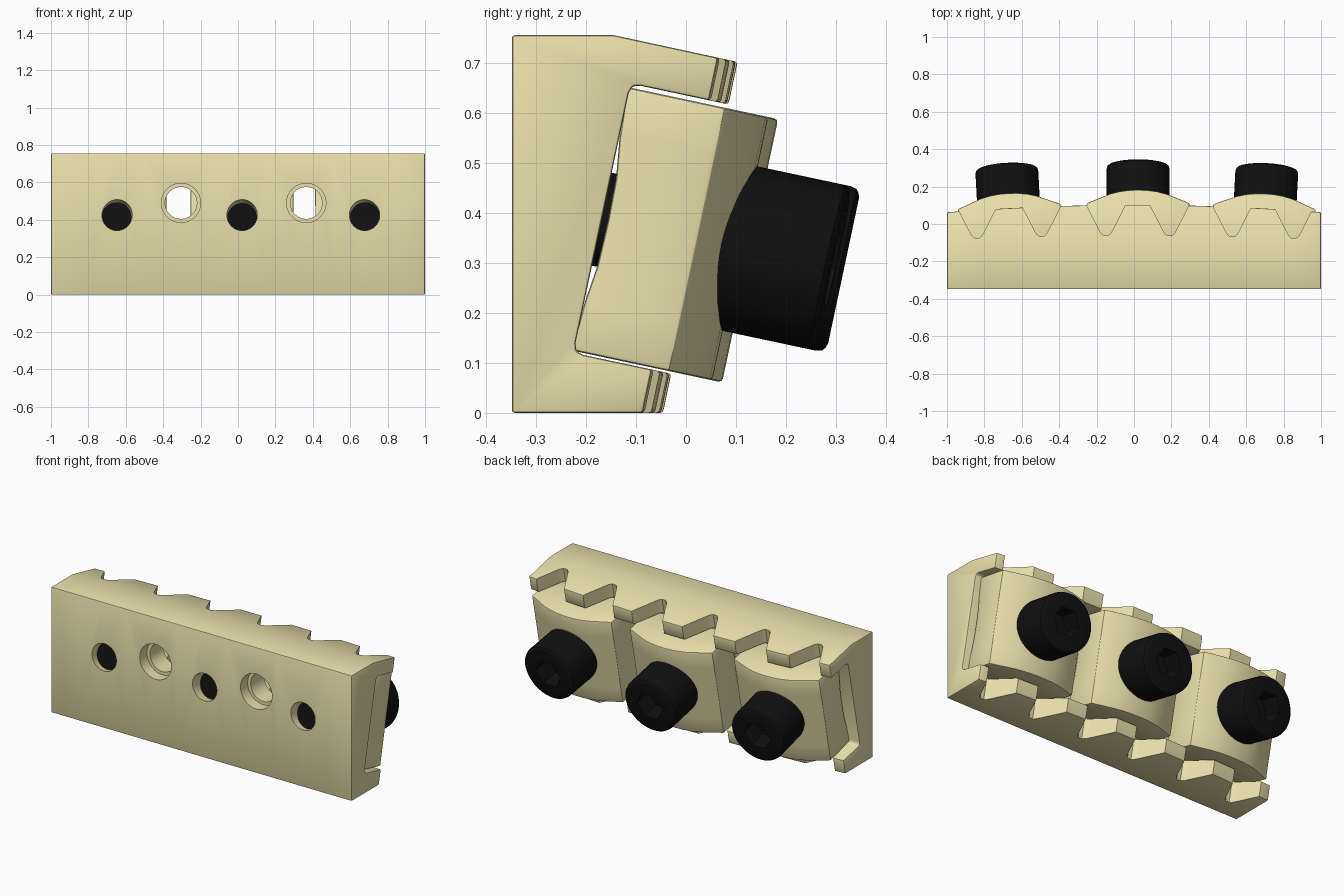
import bpy, bmesh, math
from mathutils import Matrix, Vector

if "Cube" in bpy.data.objects:
    bpy.data.objects.remove(bpy.data.objects["Cube"])

T = Matrix.Translation
# Tilted channel frame: local y = out of the channel floor, local z = along it
FRAME = T((0, -0.225, 0.12)) @ Matrix.Rotation(math.radians(-12), 4, 'X')


def material(name, rgb):
    m = bpy.data.materials.new(name)
    m.diffuse_color = (*rgb, 1)
    m.use_nodes = True
    m.node_tree.nodes["Principled BSDF"].inputs["Base Color"].default_value = m.diffuse_color
    return m


CREAM = material("cream_metal", (0.82, 0.74, 0.41))
BLACK = material("black_steel", (0.005, 0.005, 0.005))


def loft(name, sections, matrix=Matrix(), mat=CREAM):
    """Join equal-length closed sections into a capped solid."""
    bm = bmesh.new()
    rings = [[bm.verts.new(matrix @ Vector(p)) for p in s] for s in sections]
    n = len(rings[0])
    for a, b in zip(rings, rings[1:]):
        for i in range(n):
            j = (i + 1) % n
            bm.faces.new((a[i], a[j], b[j], b[i]))
    bm.faces.new(rings[0])
    bm.faces.new(rings[-1])
    bmesh.ops.recalc_face_normals(bm, faces=bm.faces)
    me = bpy.data.meshes.new(name)
    bm.to_mesh(me)
    bm.free()
    ob = bpy.data.objects.new(name, me)
    bpy.context.collection.objects.link(ob)
    me.materials.append(mat)
    return ob


def lathe(name, profile, matrix, mat=CREAM, seg=48):
    """Round solid about local y from (radius, y) pairs."""
    secs = [[(r * math.cos(2 * math.pi * i / seg), y, r * math.sin(2 * math.pi * i / seg))
             for i in range(seg)] for r, y in profile]
    return loft(name, secs, matrix, mat)


def apply_mod(ob, kind, **settings):
    bpy.context.view_layer.objects.active = ob
    m = ob.modifiers.new(kind, kind)
    for k, v in settings.items():
        setattr(m, k, v)
    bpy.ops.object.modifier_apply(modifier=m.name)


def bevel(ob, width, seg=2):
    apply_mod(ob, 'BEVEL', width=width, segments=seg, limit_method='ANGLE',
              angle_limit=math.radians(35))


def cut(ob, cutter):
    cutter.hide_render = True
    apply_mod(ob, 'BOOLEAN', operation='DIFFERENCE', solver='EXACT', object=cutter)
    bpy.data.objects.remove(cutter)


def smooth(ob):
    bpy.ops.object.select_all(action='DESELECT')
    ob.select_set(True)
    bpy.context.view_layer.objects.active = ob
    bpy.ops.object.shade_smooth_by_angle(angle=math.radians(30))


# Nut body: cross-section with a tilted channel, lips crowned along x
def body_section(x):
    lip = 0.2 - 0.04 * x * x
    local = [(lip, (0.208 * lip - 0.12) / 0.978), (lip, 0), (0.02, 0), (0.005, 0.004), (0, 0.02),
             (0, 0.53), (0.005, 0.546), (0.02, 0.55), (lip, 0.55), (lip, 0.637)]
    return ([(x, -0.348, 0)] + [FRAME @ Vector((x, u, v)) for u, v in local]
            + [(x, -0.145, 0.755), (x, -0.348, 0.755)])


body = loft("nut_body", [body_section(-1 + i / 6) for i in range(13)])
bevel(body, 0.006)

# V-shaped string grooves through both lips
for x in (-0.84, -0.495, -0.15, 0.19, 0.525, 0.855):
    b = 0.032 - 0.02 * x * x
    half = [(0.012, b), (0.026, b + 0.012), (0.036, b + 0.03), (0.155, b + 0.27)]
    vee = [(x - h, u) for h, u in reversed(half)] + [(x + h, u) for h, u in half]
    cut(body, loft("groove", [[(h, u, v) for h, u in vee] for v in (-0.25, 0.85)], FRAME))

# Stepped mounting holes, straight through from the front
for x in (-0.305, 0.365):
    cut(body, lathe("mount_hole", [(0.105, -0.5), (0.105, -0.28), (0.085, -0.28), (0.085, 0.1)],
                    T((x, 0, 0.49))))

# Clamp pads with their bolts, fanned slightly outward
for side, x, tilt, drop in (("left", -0.645, 3, 0.018), ("middle", 0.022, 0, 0), ("right", 0.675, -3, 0.02)):
    frame = (FRAME @ T((x, -0.19 - drop, 0)) @ Matrix.Rotation(math.radians(tilt), 4, 'Z')
             @ T((0, 0.19, 0)))
    centre = frame @ T((0, 0, 0.273))

    cut(body, lathe("bolt_hole", [(0.081, -0.4), (0.081, 0.12)], centre))

    top = [(0.275, 0.23), (0.15, 0.281), (0.1, 0.294), (0.05, 0.301)]
    arch = top + [(0, 0.303)] + [(-h, u) for h, u in reversed(top)]
    pad = loft(side + "_clamp_pad",
               [[(h, u, v) for h, u in arch] + [(-0.275, low, v), (0.275, low, v)]
                for v, low in ((0.004, 0.03), (0.1, 0.035), (0.18, 0.045), (0.273, 0.047),
                               (0.36, 0.045), (0.44, 0.035), (0.542, 0.03))], frame)
    bevel(pad, 0.008)
    smooth(pad)

    bolt = lathe(side + "_bolt", [(0.079, -0.11), (0.079, 0.002), (0.095, 0.002), (0.095, 0.25),
                                  (0.168, 0.25), (0.168, 0.474), (0.165, 0.485), (0.158, 0.491),
                                  (0.148, 0.494)], centre, BLACK)
    cut(bolt, lathe("hex_socket", [(0.085, 0.38), (0.085, 0.6)], centre, BLACK, 6))
    smooth(bolt)

smooth(body)
